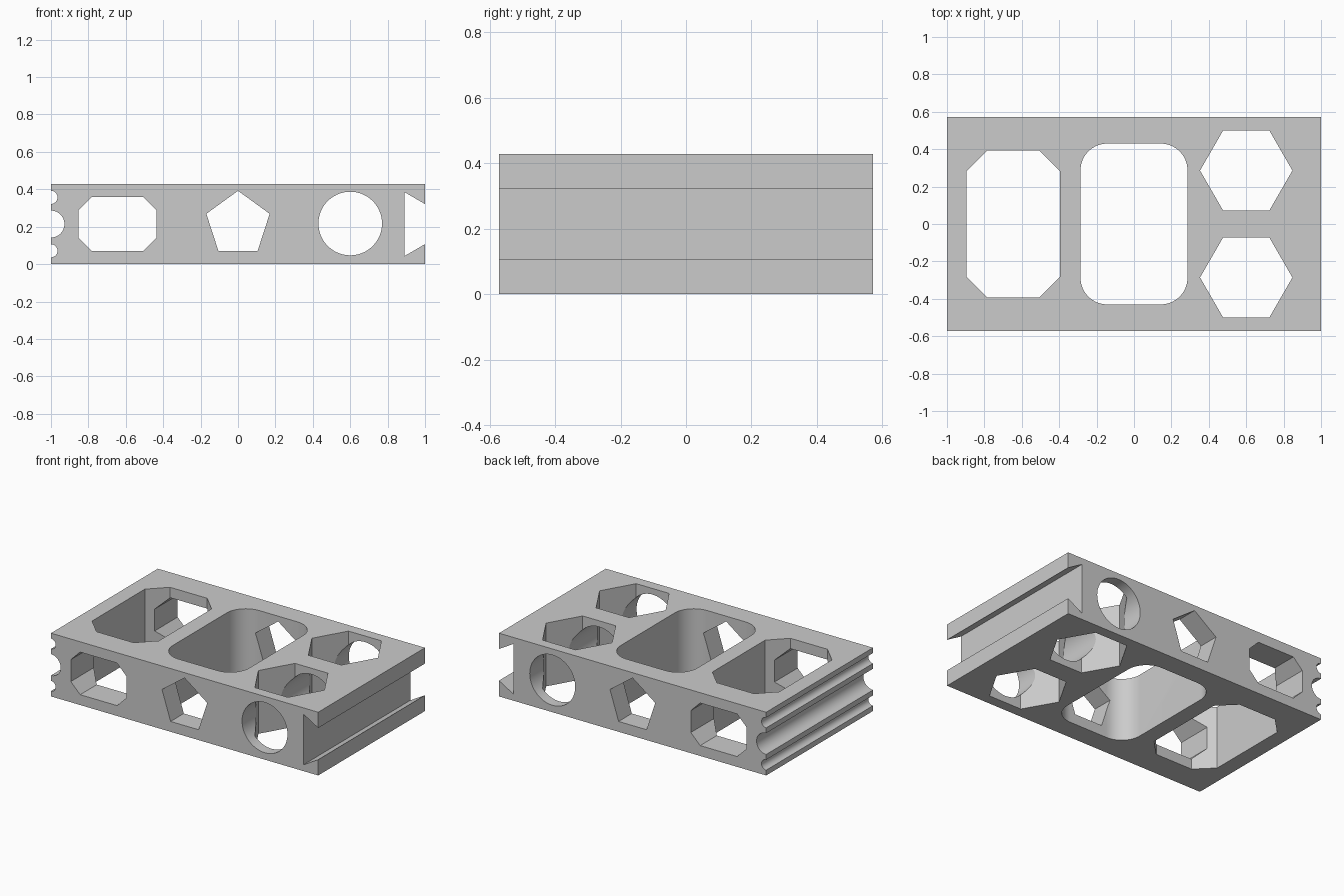
import bpy, bmesh
from math import cos, sin, pi, radians

if "Cube" in bpy.data.objects:
    bpy.data.objects.remove(bpy.data.objects["Cube"])

L, W, H = 1.0, 0.571, 0.428      # half length, half width, full height
MID = H / 2


def arc(cx, cy, r, a0, a1, n):
    """Points on an arc, angles in degrees, both ends included."""
    return [(cx + r * cos(radians(a0 + (a1 - a0) * i / n)),
             cy + r * sin(radians(a0 + (a1 - a0) * i / n))) for i in range(n + 1)]


def ngon(cx, cy, r, n, start=0):
    return arc(cx, cy, r, start, start + 360, n)[:-1]


def chamfered(cx, cy, hx, hy, c):
    pts = []
    for sx, sy in ((1, 1), (-1, 1), (-1, -1), (1, -1)):
        pair = [(cx + sx * hx, cy + sy * (hy - c)), (cx + sx * (hx - c), cy + sy * hy)]
        pts += pair if sx * sy > 0 else pair[::-1]
    return pts


def rounded(cx, cy, hx, hy, r, n=16):
    pts = []
    for k, (sx, sy) in enumerate(((1, 1), (-1, 1), (-1, -1), (1, -1))):
        pts += arc(cx + sx * (hx - r), cy + sy * (hy - r), r, 90 * k, 90 * k + 90, n)
    return pts


def prism(name, pts, axis, lo, hi):
    """Extrude a 2D profile along y (profile in xz) or z (profile in xy)."""
    bm = bmesh.new()
    place = (lambda p: (p[0], lo, p[1])) if axis == 'y' else (lambda p: (p[0], p[1], lo))
    face = bm.faces.new([bm.verts.new(place(p)) for p in pts])
    out = bmesh.ops.extrude_face_region(bm, geom=[face])
    vec = (0, hi - lo, 0) if axis == 'y' else (0, 0, hi - lo)
    bmesh.ops.translate(bm, vec=vec, verts=[v for v in out['geom']
                                           if isinstance(v, bmesh.types.BMVert)])
    bmesh.ops.recalc_face_normals(bm, faces=bm.faces)
    mesh = bpy.data.meshes.new(name)
    bm.to_mesh(mesh)
    bm.free()
    ob = bpy.data.objects.new(name, mesh)
    bpy.context.collection.objects.link(ob)
    return ob


# Block profile: dovetail slot on the right, three round grooves on the left
profile = [(-L, 0), (L, 0), (L, 0.107), (0.89, 0.043), (0.89, H - 0.043),
           (L, H - 0.107), (L, H), (-L, H)]
for z, r in ((0.357, 0.035), (MID, 0.072), (0.071, 0.035)):
    profile += arc(-L, z, r, 90, -90, 24)
block = prism("block", profile, 'y', -W, W)

# Vertical openings, then the front-to-back openings
top_holes = {
    "chamfered_well": chamfered(-0.645, 0, 0.25, 0.393, 0.111),
    "rounded_well": rounded(0, 0, 0.286, 0.43, 0.143),
    "hex_well_back": ngon(0.6, 0.286, 0.247, 6),
    "hex_well_front": ngon(0.6, -0.286, 0.247, 6),
}
front_holes = {
    "octagon_window": chamfered(-0.644, MID, 0.208, 0.144, 0.07),
    "pentagon_window": ngon(0, MID, 0.178, 5, 90),
    "round_window": ngon(0.6, 0.217, 0.17, 72),
}
cutters = [prism(n, p, 'z', -0.2, H + 0.2) for n, p in top_holes.items()]
cutters += [prism(n, p, 'y', -W - 0.2, W + 0.2) for n, p in front_holes.items()]

bpy.context.view_layer.objects.active = block
block.select_set(True)
for cutter in cutters:
    cutter.hide_render = True
    mod = block.modifiers.new(cutter.name, 'BOOLEAN')
    mod.operation, mod.solver, mod.object = 'DIFFERENCE', 'EXACT', cutter
    bpy.ops.object.modifier_apply(modifier=mod.name)
    bpy.data.objects.remove(cutter)

# Smooth the curved walls, keep the corners crisp
bpy.ops.object.shade_smooth_by_angle(angle=radians(25))
